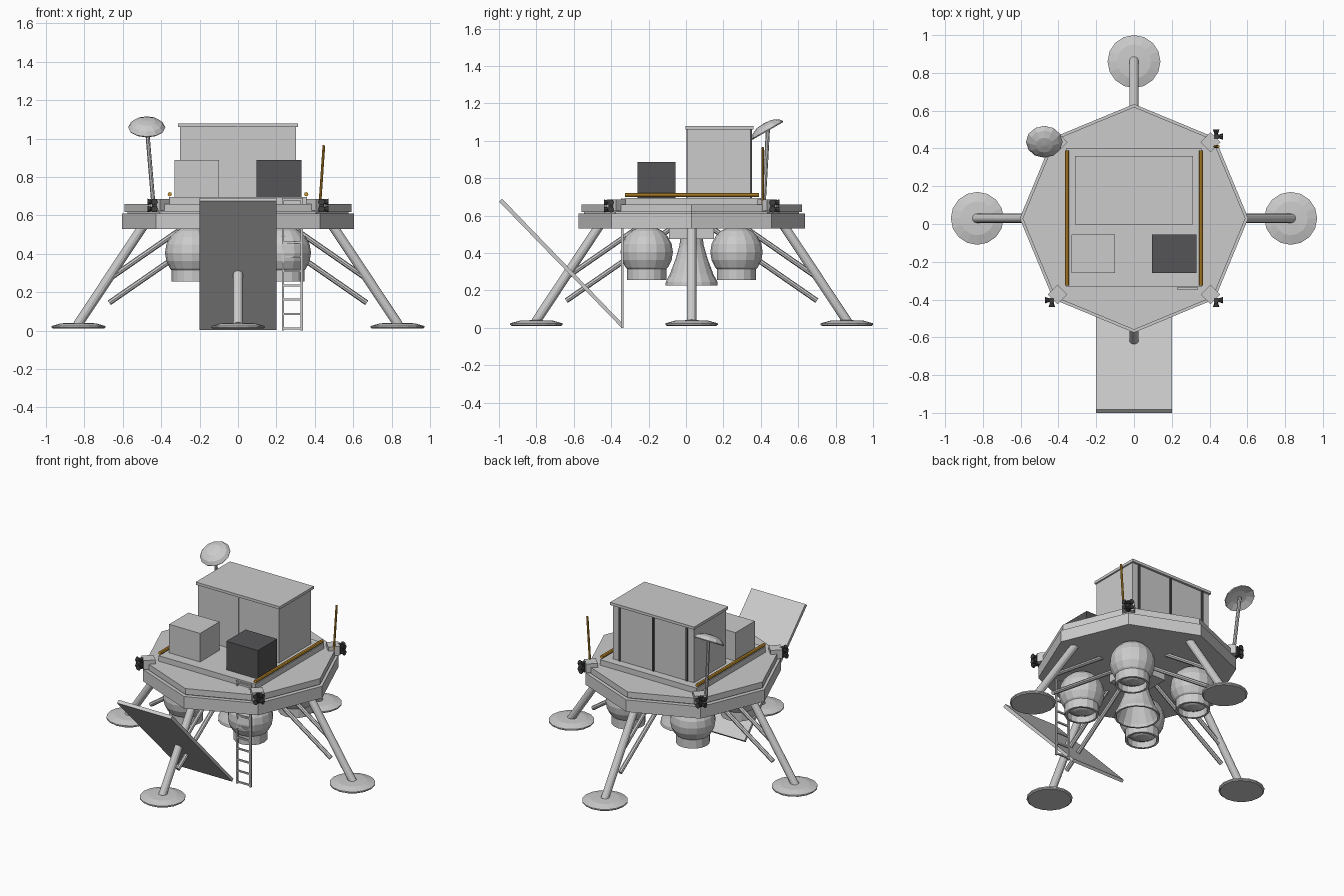
import bpy, bmesh, math
from mathutils import Vector, Matrix

old = bpy.data.objects.get("Cube")
if old:
    bpy.data.objects.remove(old, do_unlink=True)

CY = 0.03  # centre of the deck along y


def material(name, rgb):
    m = bpy.data.materials.new(name)
    m.use_nodes = True
    col = (*rgb, 1.0)
    m.diffuse_color = col
    m.node_tree.nodes["Principled BSDF"].inputs["Base Color"].default_value = col
    return m


GREY = material("light_grey", (0.6, 0.6, 0.6))
DARK = material("dark_grey", (0.09, 0.09, 0.095))
BLACK = material("charcoal", (0.05, 0.05, 0.05))
GOLD = material("gold", (0.6, 0.3, 0.03))


def finish(name, bm, mat):
    bmesh.ops.recalc_face_normals(bm, faces=bm.faces)
    me = bpy.data.meshes.new(name)
    bm.to_mesh(me)
    bm.free()
    me.materials.append(mat)
    ob = bpy.data.objects.new(name, me)
    bpy.context.collection.objects.link(ob)
    return ob


def box(name, lo, hi, mat=GREY, turn=0.0):
    lo, hi = Vector(lo), Vector(hi)
    bm = bmesh.new()
    m = (Matrix.Translation((lo + hi) / 2) @ Matrix.Rotation(turn, 4, 'Z')
         @ Matrix.Diagonal((*(hi - lo), 1)))
    bmesh.ops.create_cube(bm, size=1, matrix=m)
    return finish(name, bm, mat)


def rod(name, a, b, r, mat=GREY, r2=None, n=12):
    """Cylinder or cone from a to b."""
    a, b = Vector(a), Vector(b)
    d = b - a
    bm = bmesh.new()
    m = Matrix.Translation((a + b) / 2) @ d.to_track_quat('Z', 'Y').to_matrix().to_4x4()
    bmesh.ops.create_cone(bm, cap_ends=True, segments=n, radius1=r,
                          radius2=r if r2 is None else r2, depth=d.length, matrix=m)
    return finish(name, bm, mat)


def lathe(name, profile, loc, mat=GREY, n=16, axis=(0, 0, 1), turn=0.0):
    """Revolve (radius, height) points around an axis through loc."""
    bm = bmesh.new()
    verts = [bm.verts.new((r, 0, z)) for r, z in profile]
    edges = [bm.edges.new(p) for p in zip(verts, verts[1:])]
    bmesh.ops.spin(bm, geom=verts + edges, cent=(0, 0, 0), axis=(0, 0, 1),
                   angle=math.tau, steps=n, use_duplicate=False)
    bmesh.ops.remove_doubles(bm, verts=bm.verts, dist=0.0001)
    rot = Vector(axis).to_track_quat('Z', 'Y').to_matrix().to_4x4()
    bm.transform(Matrix.Translation(loc) @ rot @ Matrix.Rotation(turn, 4, 'Z'))
    return finish(name, bm, mat)


# Octagonal deck in two tiers, and the raised cargo platform
lathe("lower_deck", [(0, .53), (.605, .53), (.605, .61), (0, .61)], (0, CY, 0), n=8)
lathe("deck_joint", [(0, .605), (.575, .605), (.575, .625), (0, .625)], (0, CY, 0), n=8)
lathe("upper_deck", [(0, .618), (.59, .618), (.59, .658), (0, .658)], (0, CY, 0), n=8)
box("cargo_platform", (-.36, -.33, .65), (.36, .40, .695))

# Large container with lid and thin seams
box("container", (-.302, .005, .69), (.302, .345, 1.065))
box("container_lid", (-.312, -.003, 1.06), (.312, .36, 1.078))
for x in (-.25, 0, .25):
    box("container_back_rib", (x - .006, .34, .695), (x + .006, .352, 1.06), DARK)
box("container_front_seam", (-.003, .002, .695), (.003, .01, 1.06))

# Small cargo boxes
box("light_cargo_box", (-.33, -.26, .69), (-.10, -.055, .887))
box("dark_cargo_box", (.095, -.26, .69), (.33, -.055, .887), DARK)

# Gold side rails
for x in (-.355, .355):
    rod("side_rail", (x, -.325, .71), (x, .39, .71), .011, GOLD, n=8)

# Landing legs with braces and foot pads
for i in range(4):
    ang = i * math.pi / 2
    c, s = round(math.cos(ang)), round(math.sin(ang))

    def out(r, z):
        return (c * r, CY + s * r, z)

    rod("leg_strut", out(.835, .03), out(.49, .55), .025)
    rod("upper_brace", out(.655, .28), out(.28, .54), .014, n=8)
    rod("lower_brace", out(.67, .145), out(.12, .525), .014, n=8)
    lathe("foot_pad", [(0, .01), (.132, .01), (.14, .016), (.14, .024), (.09, .038), (0, .042)],
          out(.83, 0))

# Spherical tanks with open collars
R = .14
ball = [(R * math.sin(t * math.pi / 10), -R * math.cos(t * math.pi / 10)) for t in range(11)]
for x in (-.24, .24):
    for y in (CY - .24, CY + .24):
        lathe("tank", ball, (x, y, .405))
        lathe("tank_collar", [(.09, .32), (.09, .255), (.105, .255), (.105, .32), (.09, .32)],
              (x, y, 0))

# Main engine
box("engine_mount", (-.12, CY - .12, .475), (.12, CY + .12, .54))
lathe("engine_bell", [(0, .48), (.06, .48), (.065, .44), (.085, .37), (.115, .29), (.138, .245),
                      (.14, .225), (.128, .225), (.125, .245), (.075, .36), (.05, .42), (0, .42)],
      (0, CY, 0))

# Control thrusters on four corners
for sx in (-1, 1):
    for sy in (-1, 1):
        bx, by = sx * .405, CY + sy * .403
        box("thruster_bracket", (bx - .037, by - .037, .625), (bx + .037, by + .037, .685),
            GREY, math.pi / 4)
        tx, ty = sx * .435, CY + sy * .433
        box("thruster_block", (tx - .012, ty - .012, .62), (tx + .012, ty + .012, .685), BLACK)
        for z in (.633, .67):
            rod("thruster_nozzle", (tx, ty, z), (tx + sx * .036, ty, z), .005, BLACK, .017, 8)
            rod("thruster_nozzle", (tx, ty, z), (tx, ty + sy * .036, z), .005, BLACK, .017, 8)

# Dish on a mast, and the whip aerial
rod("dish_mast", (-.44, .415, .65), (-.474, .438, 1.06), .011, n=8)
lathe("dish", [(0, .012), (.05, .01), (.094, -.006), (.097, 0), (.08, .02), (.045, .036), (0, .04)],
      (-.475, .435, 1.058), n=12, axis=(0, -.5, .87))
rod("whip_aerial", (.425, .41, .64), (.447, .41, .965), .007, GOLD, n=8)

# Sloping ramp panel
bm = bmesh.new()
side = [bm.verts.new((-.2, y, z)) for y, z in
        ((-1, .675), (-.983, .69), (-.335, .018), (-.348, .004))]
face = bm.faces.new(side)
ext = bmesh.ops.extrude_face_region(bm, geom=[face])
bmesh.ops.translate(bm, vec=(.4, 0, 0),
                    verts=[v for v in ext["geom"] if isinstance(v, bmesh.types.BMVert)])
finish("ramp", bm, GREY)

# Ladder
for x in (.234, .332):
    box("ladder_rail", (x - .006, -.347, 0), (x + .006, -.335, .69))
for i in range(10):
    z = .012 + i * .0745
    box("ladder_rung", (.234, -.346, z - .005), (.332, -.336, z + .005))
